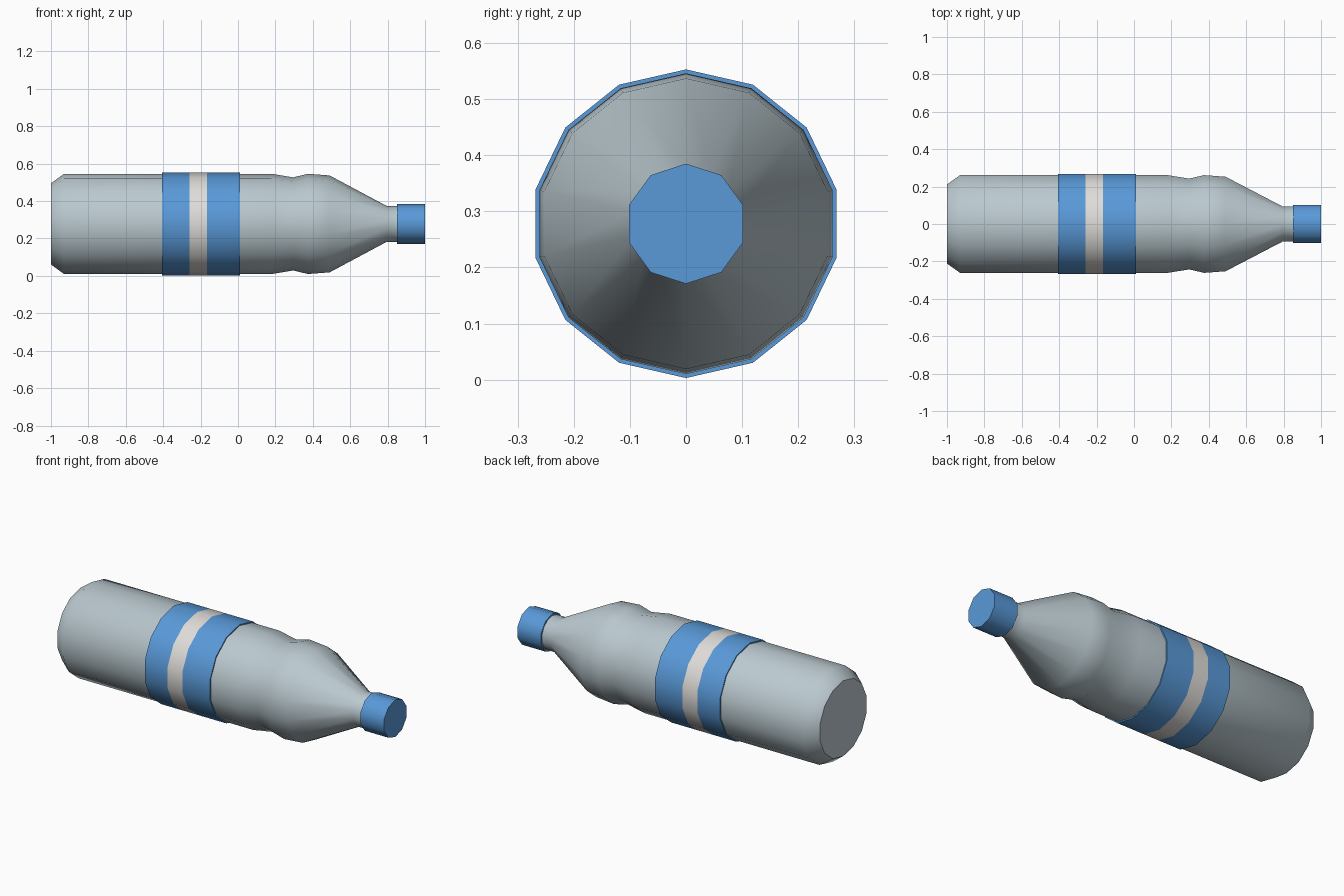
import bpy
import bmesh
from math import cos, sin, tau, radians

if "Cube" in bpy.data.objects:
    bpy.data.objects.remove(bpy.data.objects["Cube"], do_unlink=True)

AXIS_HEIGHT = 0.278


def make_material(name, rgb):
    mat = bpy.data.materials.new(name)
    mat.use_nodes = True
    colour = (*rgb, 1.0)
    mat.diffuse_color = colour
    mat.node_tree.nodes["Principled BSDF"].inputs["Base Color"].default_value = colour
    return mat


grey = make_material("pale grey plastic", (0.49, 0.58, 0.62))
blue = make_material("blue", (0.10, 0.32, 0.69))
white = make_material("warm white", (0.74, 0.72, 0.69))


def lathe(name, profile, sides, materials, closed_loop=False):
    """Turn (x, radius) points around the lengthwise axis."""
    bm = bmesh.new()
    rings = []
    for x, r in profile:
        angles = [tau * i / sides for i in range(sides)]
        rings.append([bm.verts.new((x, r * sin(a), r * cos(a))) for a in angles])
    pairs = list(zip(rings, rings[1:]))
    if closed_loop:
        pairs.append((rings[-1], rings[0]))
    else:
        bm.faces.new(rings[0])
        bm.faces.new(rings[-1])
    for a, b in pairs:
        for i in range(sides):
            j = (i + 1) % sides
            bm.faces.new((a[i], a[j], b[j], b[i]))
    bmesh.ops.recalc_face_normals(bm, faces=bm.faces)
    mesh = bpy.data.meshes.new(name)
    bm.to_mesh(mesh)
    bm.free()
    for mat in materials:
        mesh.materials.append(mat)
    obj = bpy.data.objects.new(name, mesh)
    obj.location.z = AXIS_HEIGHT
    bpy.context.collection.objects.link(obj)
    bpy.ops.object.select_all(action="DESELECT")
    obj.select_set(True)
    bpy.context.view_layer.objects.active = obj
    bpy.ops.object.shade_smooth_by_angle(angle=radians(40))
    return obj


# Bottle body lying on its side, with chamfered base, grip groove and neck
lathe("bottle_body", [
    (-1.0, 0.217), (-0.93, 0.268), (0.18, 0.268), (0.295, 0.249),
    (0.375, 0.268), (0.49, 0.259), (0.795, 0.096), (0.87, 0.096),
], 14, [grey])

# Wrapped label with a pale centre stripe
label = lathe("label", [
    (-0.405, 0.262), (-0.405, 0.275), (-0.26, 0.275),
    (-0.165, 0.275), (0.01, 0.275), (0.01, 0.262),
], 14, [blue, white], closed_loop=True)
for face in label.data.polygons:
    if -0.26 < face.center.x < -0.165 and face.center.yz.length > 0.265:
        face.material_index = 1

# Screw cap
lathe("cap", [(0.85, 0.107), (1.0, 0.107)], 10, [blue])
